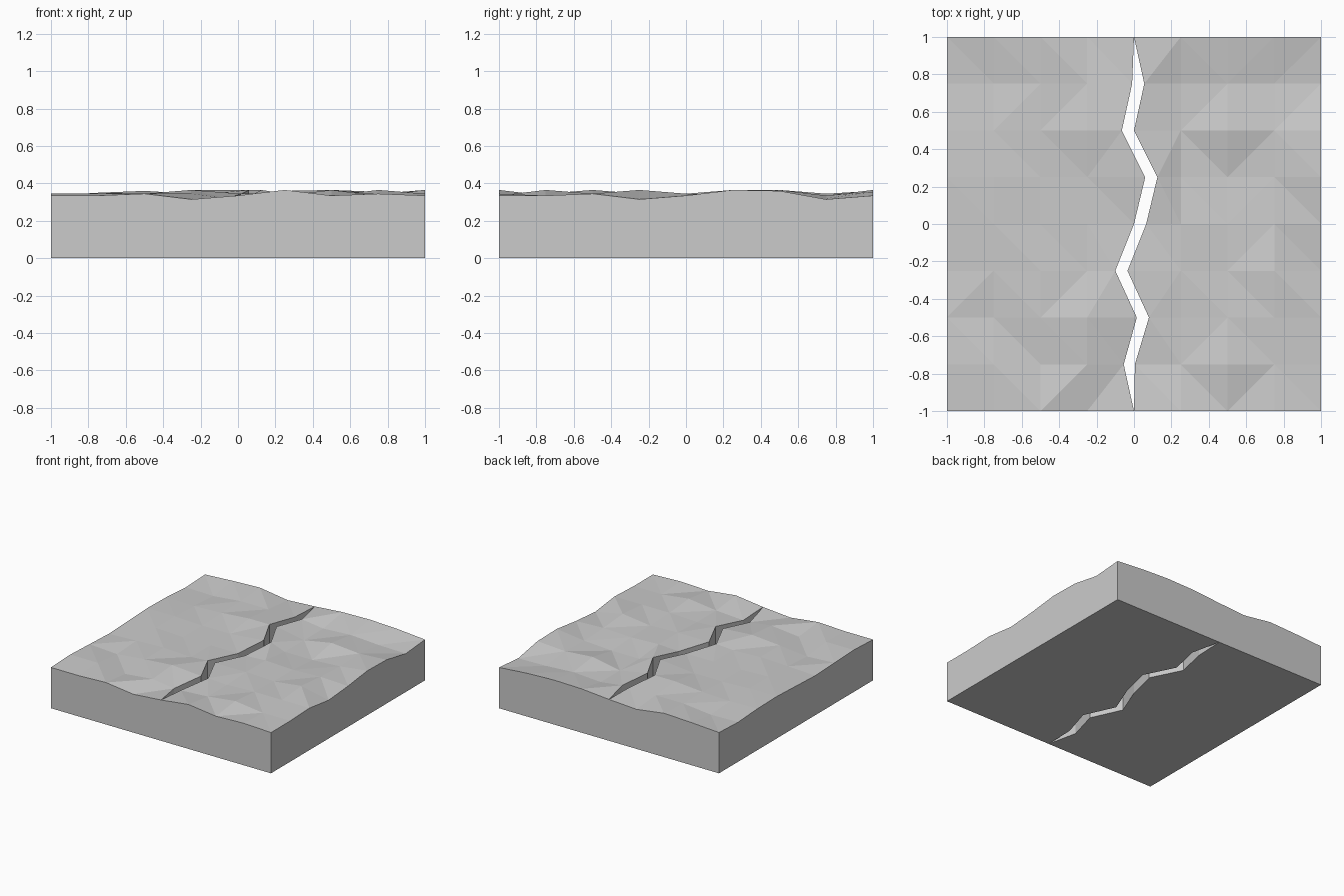
import bpy, bmesh, random

if "Cube" in bpy.data.objects:
    bpy.data.objects.remove(bpy.data.objects["Cube"])

random.seed(4)
N = 9
YS = [-1 + 0.25 * j for j in range(N)]

# Crack outline: x of the left and right lips, front to back
LIP_L = [0, -0.055, 0.015, -0.10, 0.0, 0.06, -0.065, -0.01, 0]
LIP_R = [0, 0.005, 0.08, -0.035, 0.065, 0.125, 0.0, 0.055, 0]

# Measured rim heights of the slab
FRONT = [.335, .335, .345, .315, .335, .365, .335, .345, .335]
BACK = [.335, .35, .36, .325, .34, .36, .365, .355, .335]
LEFT = [.335, .345, .335, .325, .335, .345, .34, .325, .335]
RIGHT = [.335, .335, .345, .315, .335, .365, .36, .315, .335]

# Uneven stone surface: rims are fixed, the interior is chipped in steps
height = [[random.choice((.32, .335, .345, .365)) for j in range(N)] for i in range(N)]
for k in range(N):
    height[0][k], height[N - 1][k] = LEFT[k], RIGHT[k]
    height[k][0], height[k][N - 1] = FRONT[k], BACK[k]


def slab_half(name, columns, lip):
    """Solid half slab with a faceted top, following the crack at column 4."""
    bm = bmesh.new()
    top, low = {}, {}
    for i in columns:
        for j, y in enumerate(YS):
            x = lip[j] if i == 4 else -1 + 0.25 * i
            top[i, j] = bm.verts.new((x, y, height[i][j]))
    # Faceted top
    cells = [bm.faces.new((top[i, j], top[i + 1, j], top[i + 1, j + 1], top[i, j + 1]))
             for i in columns[:-1] for j in range(N - 1)]
    # Walls around the rim and flat underside
    a, b = columns[0], columns[-1]
    ring = ([(i, 0) for i in columns[:-1]] + [(b, j) for j in range(N - 1)]
            + [(i, N - 1) for i in reversed(columns[1:])]
            + [(a, j) for j in range(N - 1, 0, -1)])
    for key in ring:
        co = top[key].co
        low[key] = bm.verts.new((co.x, co.y, 0))
    for p, q in zip(ring, ring[1:] + ring[:1]):
        bm.faces.new((low[p], low[q], top[q], top[p]))
    bm.faces.new([low[p] for p in reversed(ring)])
    bmesh.ops.triangulate(bm, faces=cells, quad_method='SHORT_EDGE')
    bmesh.ops.recalc_face_normals(bm, faces=bm.faces)
    mesh = bpy.data.meshes.new(name)
    bm.to_mesh(mesh)
    bm.free()
    obj = bpy.data.objects.new(name, mesh)
    bpy.context.collection.objects.link(obj)


slab_half("left_slab", list(range(0, 5)), LIP_L)
slab_half("right_slab", list(range(4, 9)), LIP_R)
